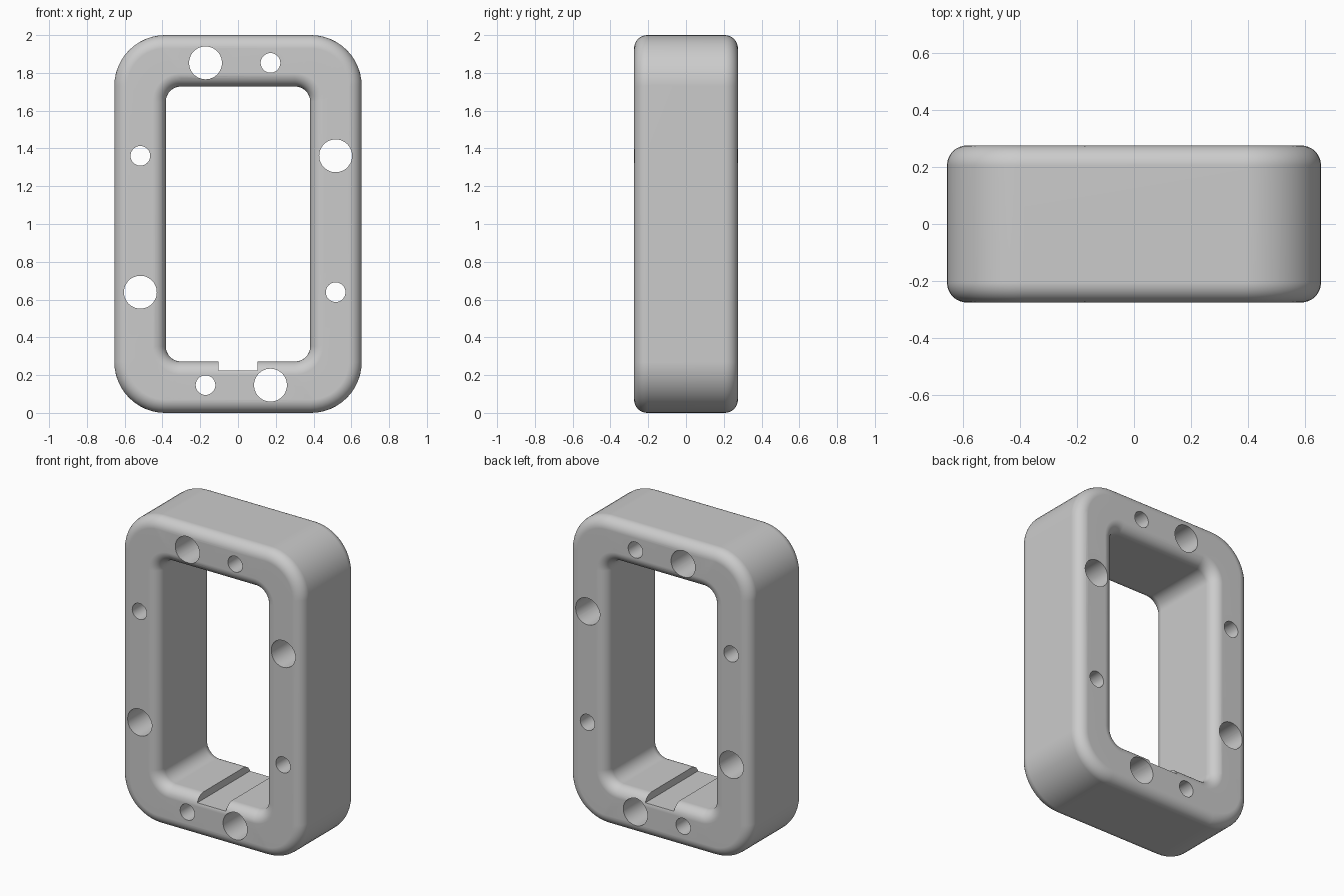
import bpy, bmesh, math
from mathutils import Matrix, Vector

default = bpy.data.objects.get("Cube")
if default:
    bpy.data.objects.remove(default, do_unlink=True)

HALF_W, HALF_H, HALF_D = 0.655, 1.0, 0.275   # outer block
IN_W, IN_H = 0.382, 0.728                    # window opening
FILLET = 0.07
OUT_R, IN_R = 0.27, 0.08                     # corner radii
CORNER_STEPS, FILLET_STEPS = 12, 8

grey = bpy.data.materials.new("plain grey")
grey.use_nodes = True
colour = (0.6, 0.6, 0.6, 1)
grey.diffuse_color = colour
grey.node_tree.nodes["Principled BSDF"].inputs["Base Color"].default_value = colour


def rounded_rect(w, h, r, y):
    """Points of a rounded rectangle in the xz plane, centred at z = 1."""
    pts = []
    for q, (sx, sz) in enumerate([(1, 1), (-1, 1), (-1, -1), (1, -1)]):
        for i in range(CORNER_STEPS + 1):
            a = math.pi / 2 * (q + i / CORNER_STEPS)
            pts.append(Vector((sx * (w - r) + r * math.cos(a), y,
                               HALF_H + sz * (h - r) + r * math.sin(a))))
    return pts


def make_object(name, bm):
    bmesh.ops.recalc_face_normals(bm, faces=bm.faces[:])
    mesh = bpy.data.meshes.new(name)
    bm.to_mesh(mesh)
    bm.free()
    mesh.materials.append(grey)
    obj = bpy.data.objects.new(name, mesh)
    bpy.context.collection.objects.link(obj)
    return obj


# Frame: closed cross-section of offsets (outer and inner rounded edges) lofted round
rings = []
for outer in (True, False):
    for side in (-1, 1):
        for i in range(FILLET_STEPS + 1):
            t = i / FILLET_STEPS
            a = math.pi / 2 * (t if side < 0 else 1 - t)
            inset = FILLET * (1 - math.sin(a))
            y = side * (HALF_D - FILLET + FILLET * math.cos(a))
            if outer:
                rings.append(rounded_rect(HALF_W - inset, HALF_H - inset, OUT_R - inset, y))
            else:
                rings.append(rounded_rect(IN_W + inset, IN_H + inset, IN_R + inset, -y))
                # the inner side runs back to front, so the section stays one loop
inner = rings[2 * (FILLET_STEPS + 1):]
rings = rings[:2 * (FILLET_STEPS + 1)] + inner

bm = bmesh.new()
loops = [[bm.verts.new(p) for p in ring] for ring in rings]
n = len(loops[0])
for k, loop in enumerate(loops):
    following = loops[(k + 1) % len(loops)]
    for i in range(n):
        j = (i + 1) % n
        bm.faces.new((loop[i], loop[j], following[j], following[i]))
frame = make_object("frame", bm)

# Cutter: through holes, alternating large and small, plus the slot in the sill
bm = bmesh.new()
BIG, SMALL = 0.087, 0.052
for s in (-1, 1):
    for x, z, r in [(0.172, -0.853, BIG), (-0.172, -0.853, SMALL),
                    (0.517, 0.361, BIG), (-0.517, 0.361, SMALL)]:
        bmesh.ops.create_cone(
            bm, cap_ends=True, segments=48, radius1=r, radius2=r, depth=1,
            matrix=Matrix.Translation((s * x, 0, HALF_H + s * z))
            @ Matrix.Rotation(math.pi / 2, 4, 'X'))
bmesh.ops.create_cube(bm, size=1, matrix=Matrix.Translation((0, 0, 0.325))
                      @ Matrix.Diagonal((0.206, 1, 0.2, 1)))
cutter = make_object("hole_cutter", bm)

# Cut, then discard the cutter
cut = frame.modifiers.new("holes", 'BOOLEAN')
cut.operation = 'DIFFERENCE'
cut.solver = 'EXACT'
cut.object = cutter
bpy.context.view_layer.objects.active = frame
for o in bpy.context.selected_objects:
    o.select_set(False)
frame.select_set(True)
bpy.ops.object.modifier_apply(modifier=cut.name)
bpy.data.objects.remove(cutter, do_unlink=True)

# Smooth rounded edges, crisp holes, flat faces
bpy.ops.object.shade_smooth_by_angle(angle=math.radians(30))
weighted = frame.modifiers.new("flat faces", 'WEIGHTED_NORMAL')
weighted.keep_sharp = True
